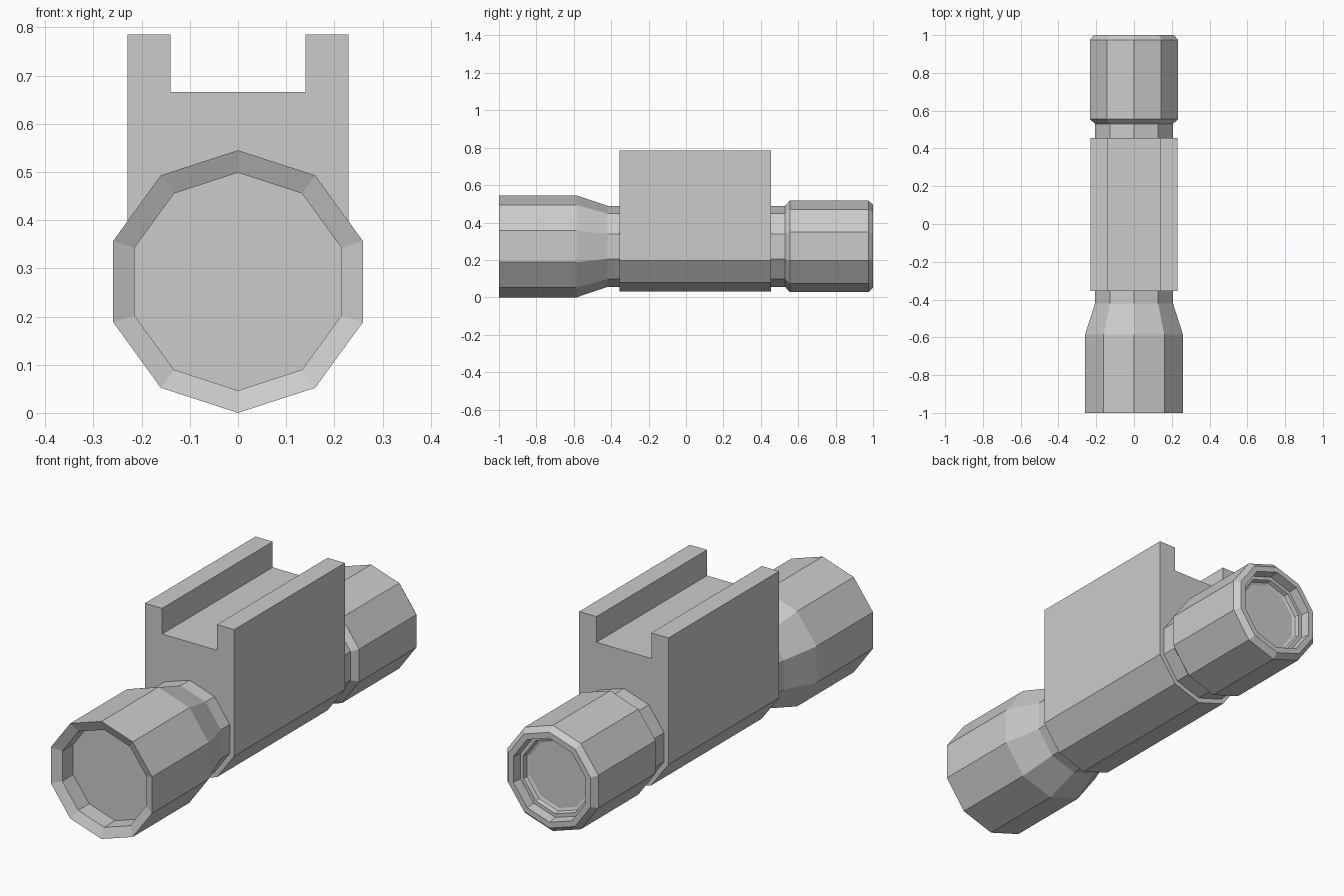
import bpy, bmesh, math

if "Cube" in bpy.data.objects:
    bpy.data.objects.remove(bpy.data.objects["Cube"])

AXIS_Z = 0.2725   # height of the tube axis
SIDES = 10


def finish(bm, name):
    bmesh.ops.recalc_face_normals(bm, faces=bm.faces)
    mesh = bpy.data.meshes.new(name)
    bm.to_mesh(mesh)
    bm.free()
    obj = bpy.data.objects.new(name, mesh)
    bpy.context.collection.objects.link(obj)
    return obj


def lathe(name, profile):
    """Ten-sided tube along y from (y, radius) pairs, capped at both ends."""
    bm = bmesh.new()
    rings = []
    for y, r in profile:
        angles = [math.pi / 2 + 2 * math.pi * i / SIDES for i in range(SIDES)]
        rings.append([bm.verts.new((r * math.cos(a), y, AXIS_Z + r * math.sin(a)))
                      for a in angles])
    for a, b in zip(rings, rings[1:]):
        for i in range(SIDES):
            j = (i + 1) % SIDES
            bm.faces.new((a[i], a[j], b[j], b[i]))
    bm.faces.new(rings[0])
    bm.faces.new(rings[-1])
    return finish(bm, name)


# Front bell: recessed lens, bevelled rim, taper into the neck
lathe("front_bell", [(-0.90, 0.226), (-0.98, 0.226), (-1.0, 0.2725),
                     (-0.585, 0.2725), (-0.42, 0.217), (-0.355, 0.217)])

# Rear eyepiece: neck, flared collar, chamfered rim, stepped recess
lathe("rear_eyepiece", [(0.455, 0.217), (0.53, 0.217), (0.555, 0.245),
                        (0.975, 0.245), (1.0, 0.222), (1.0, 0.195),
                        (0.955, 0.19), (0.955, 0.173), (0.935, 0.168),
                        (0.93, 0.156)])

# Mount body: half-decagon underside, tall sides, slotted top
half = [(0.1405, 0.078), (0.229, 0.198), (0.229, 0.785),
        (0.1405, 0.785), (0.1405, 0.666)]
outline = [(0, 0.032)] + half + [(-x, z) for x, z in reversed(half)]
bm = bmesh.new()
face = bm.faces.new([bm.verts.new((x, -0.355, z)) for x, z in outline])
ext = bmesh.ops.extrude_face_region(bm, geom=[face], use_keep_orig=True)
moved = [g for g in ext["geom"] if isinstance(g, bmesh.types.BMVert)]
bmesh.ops.translate(bm, verts=moved, vec=(0, 0.81, 0))
finish(bm, "mount_body")
